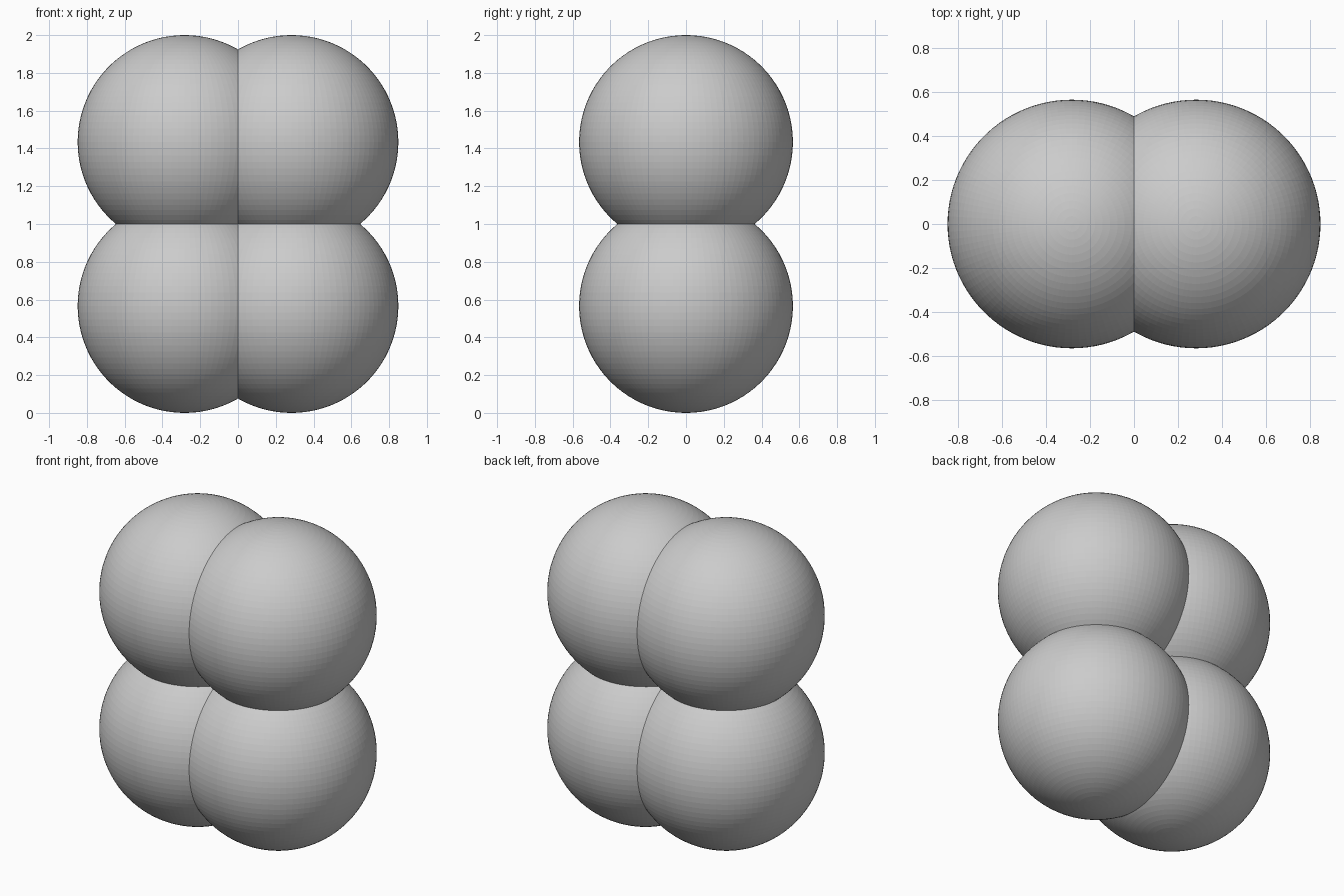
import bpy

if "Cube" in bpy.data.objects:
    bpy.data.objects.remove(bpy.data.objects["Cube"])

RADIUS = 0.566
X_OFFSET = RADIUS / 2
LEVELS = {"lower": RADIUS, "upper": 2 - RADIUS}


def add_ball(name, x, z):
    bpy.ops.mesh.primitive_uv_sphere_add(
        segments=100, ring_count=50, radius=RADIUS, location=(x, 0, z))
    ball = bpy.context.object
    ball.name = name
    # Finely faceted surface
    bpy.ops.object.shade_flat()
    return ball


# Two overlapping pairs of balls, stacked
for level, z in LEVELS.items():
    for side, sign in (("left", -1), ("right", 1)):
        add_ball(f"{level}_{side}_ball", sign * X_OFFSET, z)
